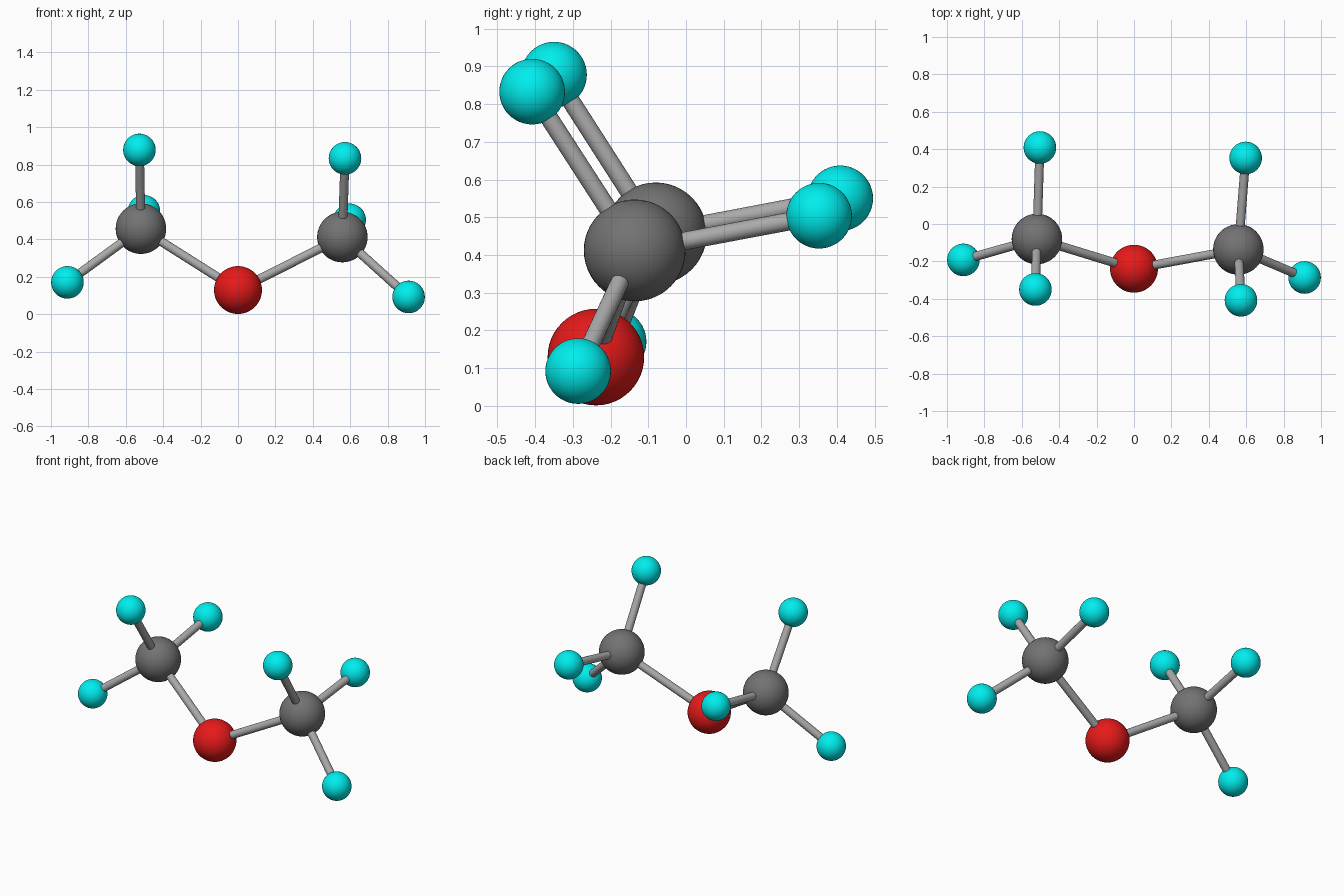
import bpy
from mathutils import Vector

if "Cube" in bpy.data.objects:
    bpy.data.objects.remove(bpy.data.objects["Cube"])


def material(name, rgb):
    m = bpy.data.materials.new(name)
    m.diffuse_color = (*rgb, 1)
    m.use_nodes = True
    m.node_tree.nodes["Principled BSDF"].inputs["Base Color"].default_value = m.diffuse_color
    return m


RED = material("red", (0.8, 0.01, 0.01))
CYAN = material("cyan", (0.0, 0.85, 0.85))
DARK = material("dark_grey", (0.17, 0.17, 0.17))
BOND = material("bond_grey", (0.4, 0.4, 0.4))


def finish(name, mat):
    ob = bpy.context.object
    ob.name = name
    ob.data.materials.append(mat)
    bpy.ops.object.shade_smooth_by_angle()


def atom(name, pos, radius, mat):
    bpy.ops.mesh.primitive_uv_sphere_add(segments=48, ring_count=24,
                                         radius=radius, location=pos)
    finish(name, mat)


def bond(name, a, b):
    a, b = Vector(a), Vector(b)
    d = b - a
    bpy.ops.mesh.primitive_cylinder_add(
        vertices=24, radius=0.024, depth=d.length, location=(a + b) / 2,
        rotation=d.to_track_quat('Z', 'Y').to_euler())
    finish(name, BOND)


# Central oxygen
oxygen = (0, -0.239, 0.129)
atom("oxygen", oxygen, 0.128, RED)

# Each end group: a carbon and its upper, rear and outer hydrogens
groups = {
    "left": ((-0.519, -0.080, 0.457),
             {"upper": (-0.527, -0.350, 0.878),
              "rear": (-0.503, 0.409, 0.550),
              "outer": (-0.912, -0.192, 0.170)}),
    "right": ((0.558, -0.136, 0.412),
              {"upper": (0.572, -0.408, 0.833),
               "rear": (0.597, 0.353, 0.504),
               "outer": (0.912, -0.286, 0.092)}),
}
for side, (carbon, hydrogens) in groups.items():
    atom(f"{side}_carbon", carbon, 0.135, DARK)
    bond(f"{side}_oxygen_bond", carbon, oxygen)
    for place, pos in hydrogens.items():
        atom(f"{side}_{place}_hydrogen", pos, 0.087, CYAN)
        bond(f"{side}_{place}_bond", carbon, pos)
